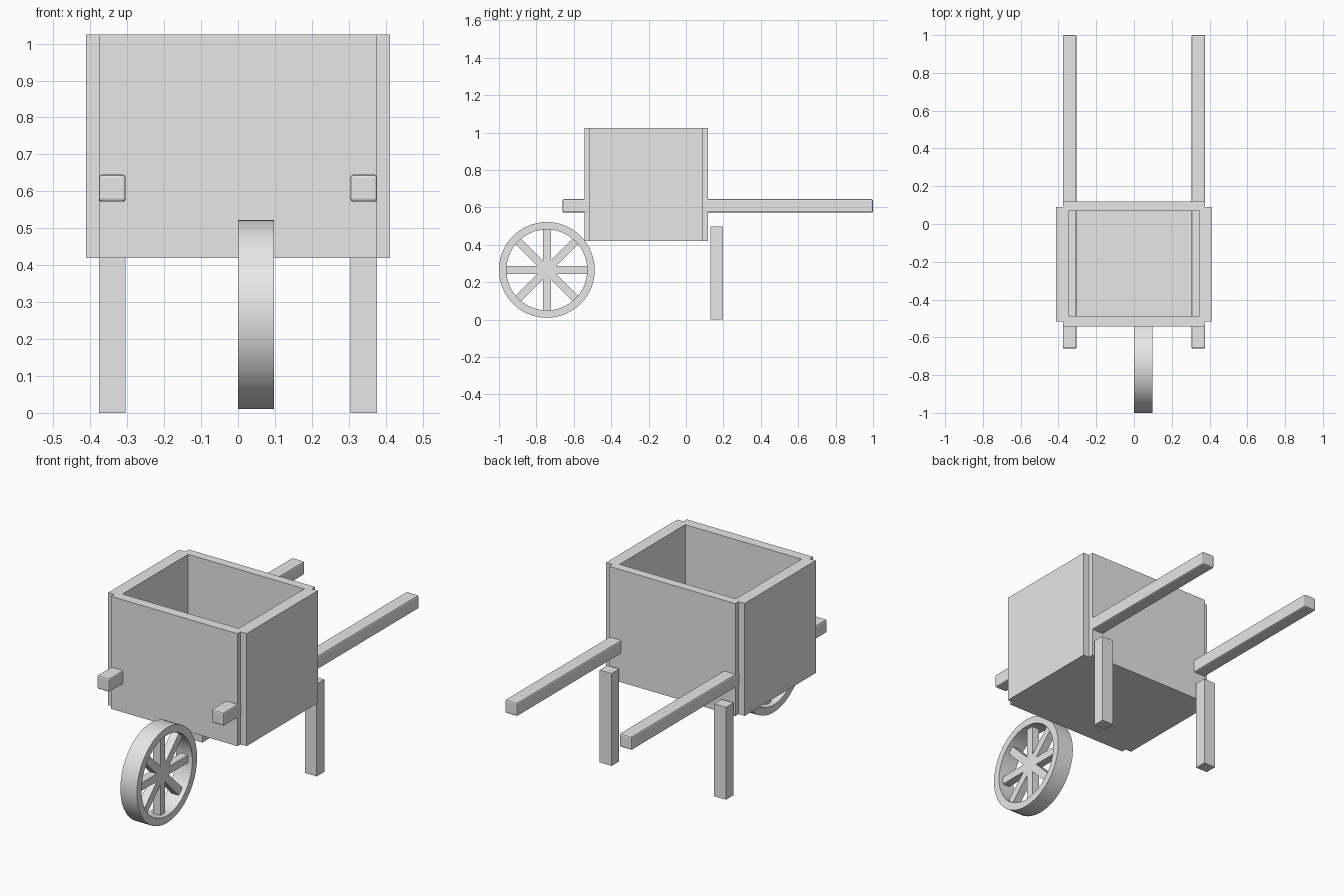
import bpy, bmesh, math
from mathutils import Matrix, Vector

old = bpy.data.objects.get("Cube")
if old:
    bpy.data.objects.remove(old, do_unlink=True)

grey = bpy.data.materials.new("plain_grey")
grey.use_nodes = True
grey.diffuse_color = (0.8, 0.8, 0.8, 1)
grey.node_tree.nodes["Principled BSDF"].inputs["Base Color"].default_value = (0.8, 0.8, 0.8, 1)


def finish(name, bm):
    mesh = bpy.data.meshes.new(name)
    bmesh.ops.recalc_face_normals(bm, faces=bm.faces)
    bm.to_mesh(mesh)
    bm.free()
    mesh.materials.append(grey)
    obj = bpy.data.objects.new(name, mesh)
    bpy.context.collection.objects.link(obj)
    return obj


def add_box(bm, lo, hi, turn=Matrix()):
    lo, hi = Vector(lo), Vector(hi)
    place = Matrix.Translation((lo + hi) / 2) @ turn @ Matrix.Diagonal((*(hi - lo), 1))
    bmesh.ops.create_cube(bm, size=1, matrix=place)


def box(name, lo, hi, bevel=0):
    bm = bmesh.new()
    add_box(bm, lo, hi)
    obj = finish(name, bm)
    if bevel:
        mod = obj.modifiers.new("Bevel", "BEVEL")
        mod.width = bevel
        mod.segments = 2
    return obj


# Tray: floor and four overlapping panels with notched corners
BOTTOM, TOP = 0.42, 1.025
box("tray_floor", (-0.375, -0.515, BOTTOM), (0.375, 0.09, BOTTOM + 0.05))
box("front_panel", (-0.376, -0.542, BOTTOM), (0.376, -0.488, TOP))
box("back_panel", (-0.376, 0.07, BOTTOM), (0.376, 0.118, TOP))

# Paired parts
for side, s in (("left", 1), ("right", -1)):
    def pair(name, x0, x1, y0, y1, z0, z1, bevel=0):
        a, b = sorted((s * x0, s * x1))
        box(f"{side}_{name}", (a, y0, z0), (b, y1, z1), bevel)

    pair("panel", 0.346, 0.412, -0.515, 0.09, BOTTOM, TOP)
    pair("handle", 0.304, 0.377, -0.66, 1.0, 0.572, 0.645, 0.008)
    pair("leg", 0.305, 0.376, 0.132, 0.197, 0, 0.497)

# Wheel rim: a square section spun round the axle
AXLE = Vector((0, -0.744, 0.266))
bm = bmesh.new()
section = [bm.verts.new(AXLE + Vector((x, 0, r)))
           for x, r in ((0, 0.216), (0.098, 0.216), (0.098, 0.256), (0, 0.256))]
edges = [bm.edges.new((section[i], section[(i + 1) % 4])) for i in range(4)]
bmesh.ops.spin(bm, geom=section + edges, cent=AXLE, axis=(1, 0, 0),
               angle=math.tau, steps=64, use_duplicate=False)
bmesh.ops.remove_doubles(bm, verts=bm.verts, dist=0.0005)
rim = finish("wheel_rim", bm)
bpy.ops.object.select_all(action="DESELECT")
rim.select_set(True)
bpy.context.view_layer.objects.active = rim
bpy.ops.object.shade_smooth_by_angle(angle=math.radians(30))

# Spokes: four bars crossing at the axle
bm = bmesh.new()
for i in range(4):
    add_box(bm, AXLE + Vector((0.03, -0.021, -0.254)), AXLE + Vector((0.073, 0.021, 0.254)),
            Matrix.Rotation(i * math.pi / 4, 4, "X"))
finish("wheel_spokes", bm)
